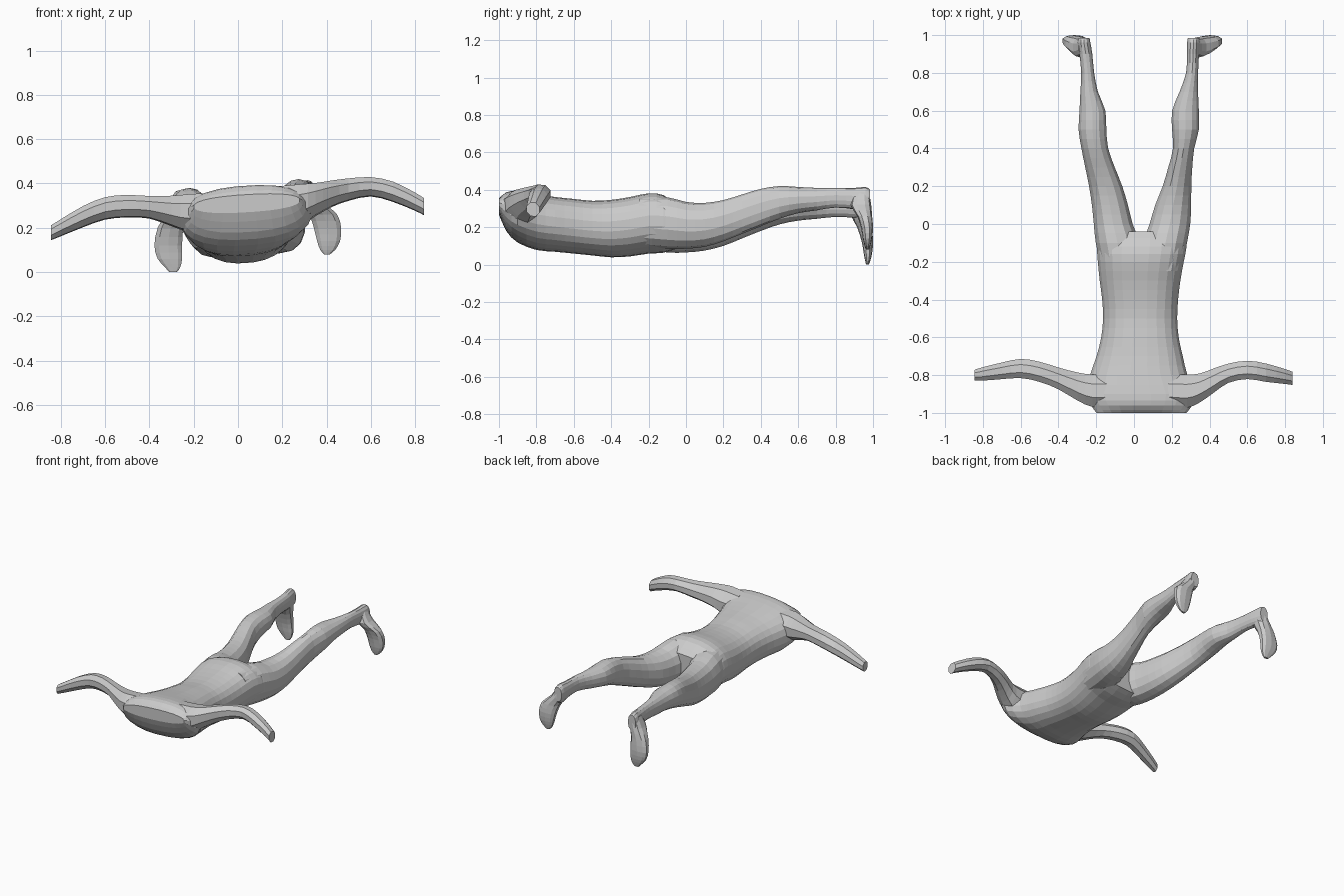
import bpy, bmesh, math
from mathutils import Vector


def smooth_rows(rows, steps):
    """Catmull-Rom interpolation between the cross-section rows."""
    out = []
    for i in range(len(rows) - 1):
        p0, p1 = rows[max(i - 1, 0)], rows[i]
        p2, p3 = rows[i + 1], rows[min(i + 2, len(rows) - 1)]
        for s in range(steps):
            t = s / steps
            out.append([0.5 * (2 * b + (c - a) * t + (2 * a - 5 * b + 4 * c - d) * t * t
                               + (3 * b - a - 3 * c + d) * t ** 3)
                        for a, b, c, d in zip(p0, p1, p2, p3)])
    return out + [list(rows[-1])]


def loft(name, axis, rows, sides, steps=2, power=1.0, tilt=0.0):
    """Skin rounded sections; a row is (position, a_min, a_max, b_min, b_max)."""
    bm = bmesh.new()
    rings = []
    for t, a0, a1, b0, b1 in smooth_rows(rows, steps):
        ring = []
        for k in range(sides):
            ang = 2 * math.pi * (k + 0.5) / sides
            c, s = math.cos(ang), math.sin(ang)
            da = math.copysign(abs(c) ** power, c) * (a1 - a0) / 2
            a = (a0 + a1) / 2 + da
            b = (b0 + b1) / 2 + math.copysign(abs(s) ** power, s) * (b1 - b0) / 2 + tilt * da
            co = {'X': (t, a, b), 'Y': (a, t, b), 'Z': (a, b, t)}[axis]
            ring.append(bm.verts.new(Vector(co)))
        rings.append(ring)
    for r0, r1 in zip(rings, rings[1:]):
        for k in range(sides):
            j = (k + 1) % sides
            bm.faces.new((r0[k], r0[j], r1[j], r1[k]))
    bm.faces.new(rings[0])
    bm.faces.new(rings[-1])
    bmesh.ops.recalc_face_normals(bm, faces=bm.faces)
    mesh = bpy.data.meshes.new(name)
    bm.to_mesh(mesh)
    bm.free()
    ob = bpy.data.objects.new(name, mesh)
    bpy.context.collection.objects.link(ob)
    return ob


# Torso, from the shoulder line to the crotch
torso = loft("body", 'Y', [
    (-1.0, -.20, .28, .27, .35), (-.96, -.23, .31, .18, .385), (-.90, -.26, .335, .12, .39),
    (-.80, -.235, .285, .08, .375), (-.70, -.20, .26, .07, .36), (-.60, -.175, .238, .06, .35),
    (-.50, -.165, .23, .05, .34), (-.40, -.17, .235, .04, .345), (-.30, -.183, .247, .045, .36),
    (-.20, -.193, .265, .06, .38), (-.12, -.198, .28, .065, .37), (-.04, -.195, .28, .09, .31)],
    24, power=0.85, tilt=0.06)

# Legs, lying back along +y
left_leg = loft("left_leg", 'Y', [
    (-.25, -.17, .03, .09, .34), (-.10, -.205, .03, .065, .345), (0, -.215, -.005, .065, .325),
    (.10, -.225, -.03, .075, .32), (.20, -.24, -.06, .10, .325), (.30, -.26, -.10, .14, .345),
    (.40, -.28, -.135, .18, .37), (.50, -.295, -.145, .215, .38), (.60, -.29, -.15, .235, .375),
    (.70, -.285, -.19, .245, .37), (.80, -.28, -.21, .255, .365), (.90, -.29, -.22, .25, .365),
    (.96, -.30, -.23, .24, .37), (.985, -.295, -.235, .25, .36)], 14, power=0.9)
right_leg = loft("right_leg", 'Y', [
    (-.25, .05, .25, .10, .36), (-.10, .05, .283, .085, .36), (0, .08, .30, .085, .335),
    (.10, .11, .305, .095, .33), (.20, .15, .305, .125, .345), (.30, .18, .31, .165, .375),
    (.40, .205, .32, .205, .405), (.50, .20, .345, .245, .42), (.60, .20, .345, .275, .415),
    (.70, .24, .34, .29, .41), (.80, .275, .34, .305, .41), (.90, .28, .345, .295, .41),
    (.96, .28, .35, .28, .415), (.985, .285, .345, .30, .40)], 14, power=0.9)

# Feet, hanging down at the ankles with toes outward
left_foot = loft("left_foot", 'Z', [
    (.34, -.295, -.235, .90, .98), (.27, -.325, -.232, .88, .99), (.20, -.365, -.245, .915, .995),
    (.12, -.38, -.25, .94, 1.0), (.06, -.365, -.25, .95, .995), (.02, -.33, -.26, .958, .985),
    (0, -.31, -.275, .962, .978)], 10, power=0.8)
right_foot = loft("right_foot", 'Z', [
    (.38, .285, .345, .90, .98), (.32, .29, .385, .88, .99), (.26, .32, .45, .915, .995),
    (.20, .34, .468, .935, 1.0), (.14, .355, .463, .945, .995), (.10, .37, .44, .955, .985),
    (.08, .388, .415, .962, .978)], 10, power=0.8)

# Arms, spread sideways with hexagonal sections and flat ends
left_arm = loft("left_arm", 'X', [
    (-.12, -.97, -.79, .20, .36), (-.22, -.975, -.79, .18, .355), (-.30, -.94, -.78, .205, .347),
    (-.40, -.88, -.755, .24, .345), (-.50, -.84, -.725, .245, .35), (-.60, -.82, -.71, .235, .34),
    (-.70, -.825, -.73, .20, .30), (-.80, -.832, -.755, .16, .24), (-.845, -.83, -.77, .142, .212)],
    8, tilt=-.1)
right_arm = loft("right_arm", 'X', [
    (.18, -.97, -.79, .22, .39), (.28, -.98, -.79, .21, .40), (.35, -.95, -.785, .25, .405),
    (.42, -.90, -.76, .29, .415), (.50, -.845, -.735, .32, .425), (.60, -.825, -.72, .34, .43),
    (.70, -.84, -.735, .315, .41), (.80, -.85, -.765, .275, .36), (.84, -.855, -.78, .255, .335)],
    8, tilt=-.1)

# Fuse all limbs into one continuous body
bpy.context.view_layer.objects.active = torso
for part in (left_leg, right_leg, left_foot, right_foot, left_arm, right_arm):
    mod = torso.modifiers.new("join_" + part.name, 'BOOLEAN')
    mod.operation = 'UNION'
    mod.solver = 'EXACT'
    mod.object = part
    bpy.ops.object.modifier_apply(modifier=mod.name)
    bpy.data.objects.remove(part, do_unlink=True)
